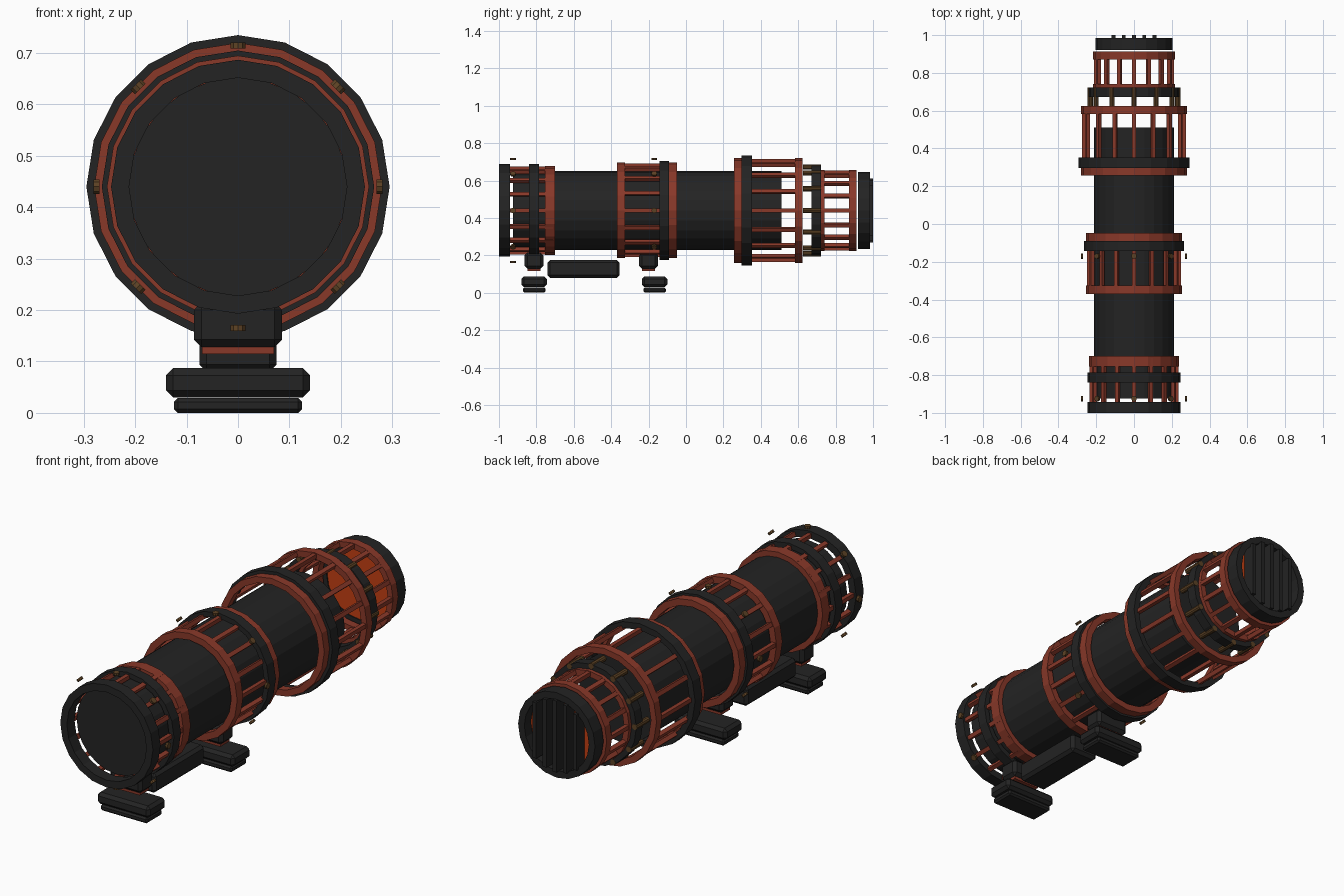
import bpy, bmesh, math
from mathutils import Matrix, Vector

if "Cube" in bpy.data.objects:
    bpy.data.objects.remove(bpy.data.objects["Cube"])

AXIS_Z = 0.44   # height of the tube axis


def mat(name, rgb):
    m = bpy.data.materials.new(name)
    m.diffuse_color = (*rgb, 1)
    m.use_nodes = True
    m.node_tree.nodes["Principled BSDF"].inputs["Base Color"].default_value = m.diffuse_color
    return m


BLACK = mat("charcoal", (0.017, 0.017, 0.017))
RED = mat("rust_red", (0.25, 0.04, 0.022))
BROWN = mat("dark_bronze", (0.11, 0.055, 0.018))
GLOW = mat("glowing_orange", (0.55, 0.05, 0.006))


def finish(name, bm, material):
    bmesh.ops.recalc_face_normals(bm, faces=bm.faces)
    me = bpy.data.meshes.new(name)
    bm.to_mesh(me)
    bm.free()
    me.materials.append(material)
    ob = bpy.data.objects.new(name, me)
    bpy.context.collection.objects.link(ob)
    return ob


def ring(name, y0, y1, r_in, r_out, material, sides=20):
    """Square-section hoop around the tube axis."""
    bm = bmesh.new()
    loops = []
    for i in range(sides):
        a = 2 * math.pi * i / sides
        loops.append([bm.verts.new((r * math.sin(a), y, AXIS_Z + r * math.cos(a)))
                      for r, y in ((r_in, y0), (r_out, y0), (r_out, y1), (r_in, y1))])
    for i in range(sides):
        p, q = loops[i], loops[(i + 1) % sides]
        for k in range(4):
            bm.faces.new((p[k], p[(k + 1) % 4], q[(k + 1) % 4], q[k]))
    return finish(name, bm, material)


def add_cyl(bm, r, depth, sides, matrix):
    bmesh.ops.create_cone(bm, cap_ends=True, segments=sides, radius1=r, radius2=r,
                          depth=depth, matrix=matrix)


def disc(name, y0, y1, r, material, sides=24):
    """Solid cylinder along the tube axis."""
    bm = bmesh.new()
    add_cyl(bm, r, y1 - y0, sides, Matrix.Translation((0, (y0 + y1) / 2, AXIS_Z))
            @ Matrix.Rotation(math.pi / 2, 4, 'X'))
    return finish(name, bm, material)


def around(count, r, y):
    """Matrices spaced round the axis, local z pointing outward."""
    for i in range(count):
        yield (Matrix.Translation((0, y, AXIS_Z)) @ Matrix.Rotation(2 * math.pi * i / count, 4, 'Y')
               @ Matrix.Translation((0, 0, r)))


def cage_bars(name, y0, y1, r, size=0.02):
    bm = bmesh.new()
    for m in around(16, r, (y0 + y1) / 2):
        bmesh.ops.create_cube(bm, size=1, matrix=m @ Matrix.Diagonal((size, y1 - y0, size, 1)))
    return finish(name, bm, RED)


def bolts(name, y):
    bm = bmesh.new()
    for m in around(8, 0.275, y):
        add_cyl(bm, 0.015, 0.012, 10, m)
    return finish(name, bm, BROWN)


def box(name, x, y0, y1, z0, z1, material, bevel=0.0):
    """Box centred on x = 0 with chamfered edges."""
    bm = bmesh.new()
    bmesh.ops.create_cube(bm, size=1, matrix=Matrix.Translation((0, (y0 + y1) / 2, (z0 + z1) / 2))
                          @ Matrix.Diagonal((2 * x, y1 - y0, z1 - z0, 1)))
    if bevel:
        bmesh.ops.bevel(bm, geom=bm.edges[:], offset=bevel, segments=1, affect='EDGES')
    return finish(name, bm, material)


# Main tube and front rim
disc("main_tube", -0.925, 0.51, 0.212, BLACK)
ring("front_rim", -1.0, -0.942, 0.212, 0.247, BLACK)

# Front cage
cage_bars("front_cage_bars", -0.945, -0.71, 0.226)
ring("front_cage_hoop", -0.755, -0.70, 0.208, 0.238, RED)
ring("front_cage_band", -0.84, -0.787, 0.222, 0.247, BLACK)
bolts("front_bolts", -0.925)

# Middle cage
cage_bars("middle_cage_bars", -0.36, -0.06, 0.24)
ring("middle_cage_front_hoop", -0.37, -0.325, 0.223, 0.255, RED)
ring("middle_cage_rear_hoop", -0.092, -0.047, 0.223, 0.255, RED)
ring("middle_cage_band", -0.142, -0.09, 0.24, 0.265, BLACK)
bolts("middle_bolts", -0.17)

# Large cage
cage_bars("large_cage_bars", 0.27, 0.61, 0.265)
ring("large_cage_front_hoop", 0.257, 0.297, 0.25, 0.28, RED)
ring("large_cage_rear_hoop", 0.583, 0.624, 0.25, 0.28, RED)
ring("large_cage_band", 0.297, 0.352, 0.265, 0.295, BLACK)

# Coupling ring with bronze pegs
ring("coupling_ring", 0.672, 0.722, 0.205, 0.241, BLACK)
bm = bmesh.new()
for m in around(12, 0.232, 0.674):
    add_cyl(bm, 0.014, 0.098, 10, m @ Matrix.Rotation(math.pi / 2, 4, 'X'))
finish("coupling_pegs", bm, BROWN)

# Rear cage
cage_bars("rear_cage_bars", 0.725, 0.90, 0.203)
ring("rear_cage_front_hoop", 0.722, 0.74, 0.188, 0.216, RED)
ring("rear_cage_rear_hoop", 0.872, 0.912, 0.188, 0.216, RED)

# Rear rim, glowing plate and grille
ring("rear_rim", 0.92, 0.985, 0.172, 0.205, BLACK)
disc("glowing_plate", 0.925, 0.935, 0.185, GLOW)
bm = bmesh.new()
for i in range(-2, 3):
    x = i * 0.054
    h = math.sqrt(0.172 ** 2 - x * x)
    bmesh.ops.create_cube(bm, size=1, matrix=Matrix.Translation((x, 0.97, AXIS_Z))
                          @ Matrix.Diagonal((0.02, 0.06, 2 * h, 1)))
finish("rear_grille", bm, BLACK)

# Mounts: block, red shim, clamp and foot plate
for label, yb, yf in (("front", -0.813, -0.812), ("rear", -0.2, -0.168)):
    box(label + "_mount_block", 0.086, yb - 0.05, yb + 0.05, 0.128, 0.215, BLACK, 0.015)
    box(label + "_mount_shim", 0.07, yb - 0.034, yb + 0.034, 0.115, 0.128, RED)
    box(label + "_mount_clamp", 0.14, yf - 0.068, yf + 0.068, 0.03, 0.087, BLACK, 0.014)
    box(label + "_mount_foot", 0.125, yf - 0.06, yf + 0.06, 0.0, 0.029, BLACK, 0.008)

# Rail under the tube
box("under_rail", 0.075, -0.74, -0.355, 0.08, 0.175, BLACK, 0.014)
